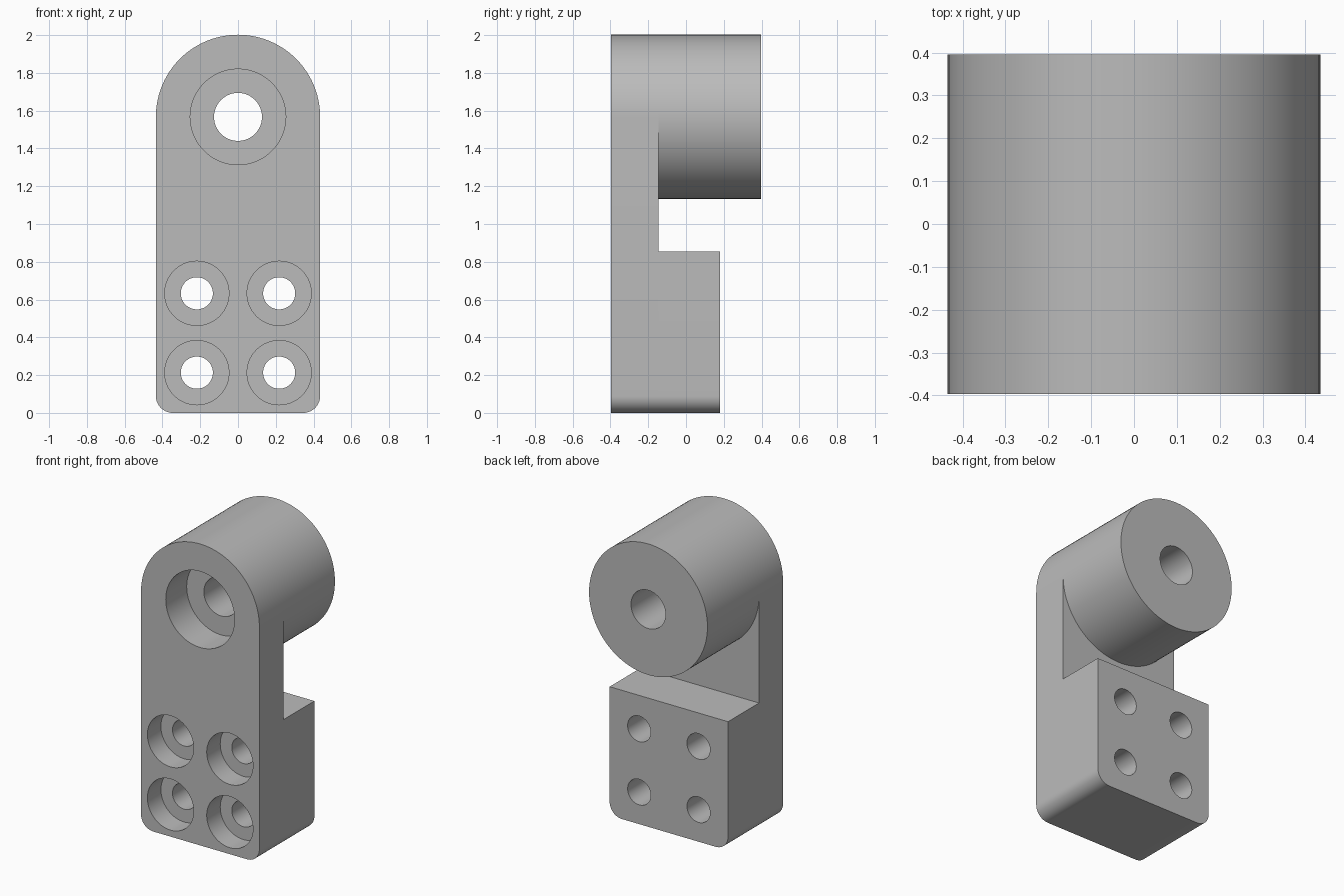
import bpy, bmesh
from math import sin, cos, pi

if "Cube" in bpy.data.objects:
    bpy.data.objects.remove(bpy.data.objects["Cube"])

# Main dimensions
R, AXIS_Z = 0.435, 1.567
FRONT, PLATE_BACK, BLOCK_BACK, BARREL_BACK = -0.397, -0.145, 0.18, 0.396
BLOCK_TOP, CORNER = 0.855, 0.09

metal = bpy.data.materials.new("plain grey")
metal.use_nodes = True
grey = (0.5, 0.5, 0.5, 1)
metal.diffuse_color = grey
metal.node_tree.nodes["Principled BSDF"].inputs["Base Color"].default_value = grey


def arc(cx, cz, r, start, end, n):
    """Points on an arc in the xz plane."""
    angles = [start + (end - start) * i / n for i in range(n + 1)]
    return [(cx + r * cos(a), cz + r * sin(a)) for a in angles]


def circle(cx, cz, r, n=96):
    return arc(cx, cz, r, 0, 2 * pi, n)[:-1]


def loft(bm, sections):
    """Solid through matching outlines, each given as (y, points)."""
    rings = [[bm.verts.new((x, y, z)) for x, z in pts] for y, pts in sections]
    n = len(rings[0])
    for a, b in zip(rings, rings[1:]):
        for i in range(n):
            j = (i + 1) % n
            bm.faces.new((a[i], a[j], b[j], b[i]))
    bm.faces.new(rings[0][::-1])
    bm.faces.new(rings[-1])


def finish(name, bm):
    bmesh.ops.recalc_face_normals(bm, faces=bm.faces)
    mesh = bpy.data.meshes.new(name)
    bm.to_mesh(mesh)
    bm.free()
    mesh.materials.append(metal)
    obj = bpy.data.objects.new(name, mesh)
    bpy.context.collection.objects.link(obj)
    return obj


def extrude(name, pts, y0, y1):
    bm = bmesh.new()
    loft(bm, [(y0, pts), (y1, pts)])
    return finish(name, bm)


# Outlines: rounded foot shared by the plate and the block
foot = (arc(-R + CORNER, CORNER, CORNER, pi, 1.5 * pi, 12)
        + arc(R - CORNER, CORNER, CORNER, 1.5 * pi, 2 * pi, 12))
plate = extrude("front_plate", foot + arc(0, AXIS_Z, R, 0, pi, 48), FRONT, PLATE_BACK)
block = extrude("mounting_block", foot + [(R, BLOCK_TOP), (-R, BLOCK_TOP)],
                PLATE_BACK, BLOCK_BACK)
barrel = extrude("barrel", circle(0, AXIS_Z, R), PLATE_BACK, BARREL_BACK)

# Stepped cutters: wide counterbore in front, narrow hole right through
bm = bmesh.new()
bores = [(0, AXIS_Z, 0.253, 0.127, 0.22)]
bores += [(x, z, 0.17, 0.085, 0.142) for x in (-0.218, 0.218) for z in (0.213, 0.633)]
for x, z, wide, narrow, depth in bores:
    loft(bm, [(FRONT - 0.1, circle(x, z, wide)), (FRONT + depth, circle(x, z, wide)),
              (FRONT + depth, circle(x, z, narrow)), (0.6, circle(x, z, narrow))])
cutter = finish("hole_cutter", bm)
cutter.hide_render = True

# Drill every part, then shade the round faces smooth
for part in (plate, block, barrel):
    mod = part.modifiers.new("holes", "BOOLEAN")
    mod.operation = "DIFFERENCE"
    mod.solver = "EXACT"
    mod.object = cutter
    bpy.ops.object.select_all(action="DESELECT")
    part.select_set(True)
    bpy.context.view_layer.objects.active = part
    bpy.ops.object.modifier_apply(modifier=mod.name)
    bpy.ops.object.shade_smooth_by_angle(angle=pi / 6)

bpy.data.objects.remove(cutter)
